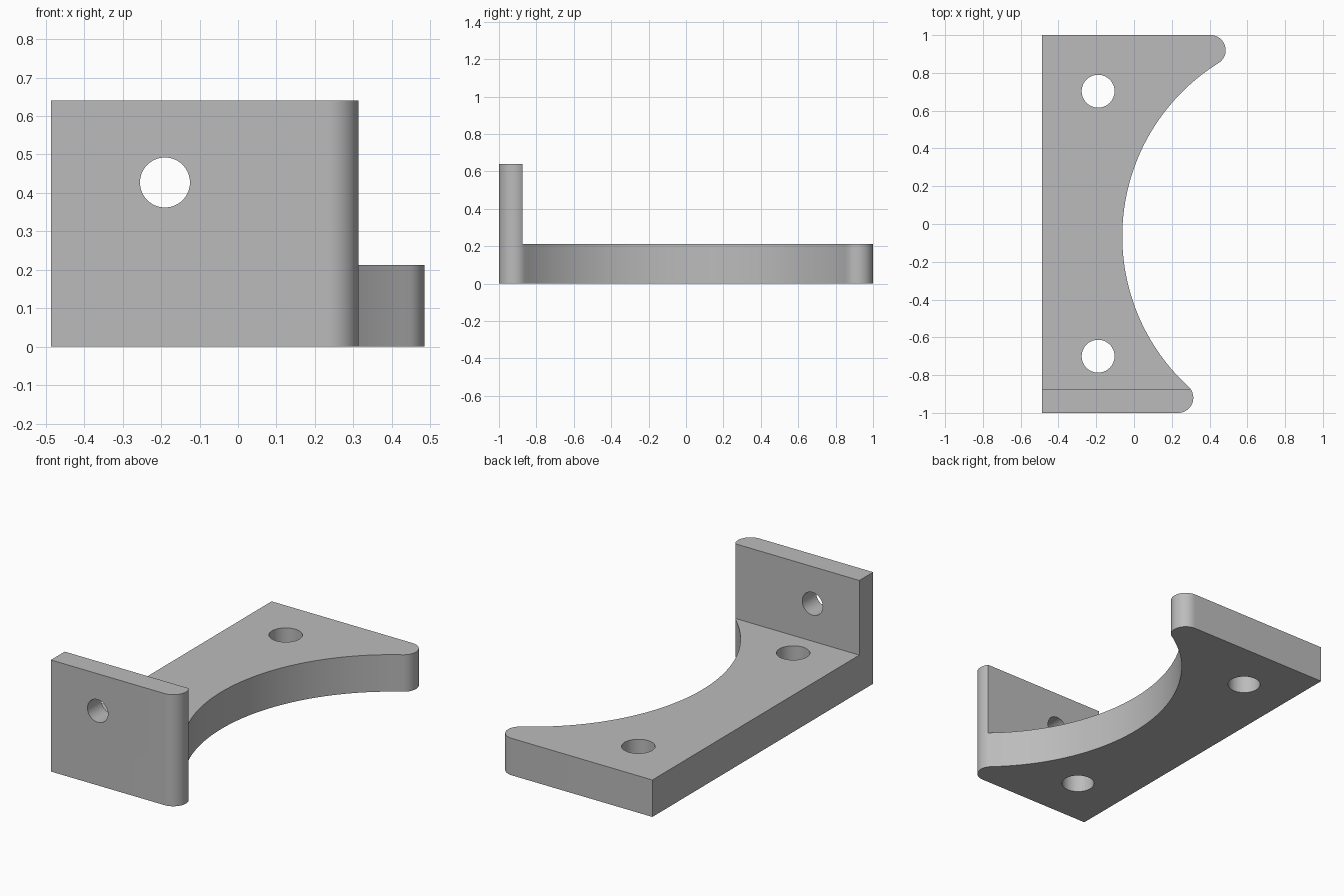
import bpy, bmesh
from math import atan2, cos, sin, pi, radians, sqrt
from mathutils import Vector

if "Cube" in bpy.data.objects:
    bpy.data.objects.remove(bpy.data.objects["Cube"])

LEFT = -0.487                        # straight long side
PLATE_H, WALL_H, WALL_Y = 0.212, 0.64, -0.875
BIG, BIG_R = Vector((1.018, -0.065)), 1.08   # concave cut-out circle
TIP_R = 0.08                         # rounded horn tips

grey = bpy.data.materials.new("plain grey")
grey.use_nodes = True
colour = (0.5, 0.5, 0.5, 1)
grey.diffuse_color = colour
grey.node_tree.nodes["Principled BSDF"].inputs["Base Color"].default_value = colour


def arc(centre, radius, start, end, steps):
    angles = [start + (end - start) * i / steps for i in range(steps + 1)]
    return [(centre.x + radius * cos(a), centre.y + radius * sin(a)) for a in angles]


def tip_centre(y):
    """Centre of a tip circle touching the big circle from outside."""
    return Vector((BIG.x - sqrt((BIG_R + TIP_R) ** 2 - (y - BIG.y) ** 2), y))


def drill(target, name, location, radius, rotation=(0, 0, 0)):
    bpy.ops.mesh.primitive_cylinder_add(vertices=64, radius=radius, depth=0.6,
                                        location=location, rotation=rotation)
    cutter = bpy.context.object
    cutter.name = name
    cut = target.modifiers.new(name, "BOOLEAN")
    cut.operation, cut.solver, cut.object = "DIFFERENCE", "EXACT", cutter
    bpy.ops.object.select_all(action="DESELECT")
    bpy.context.view_layer.objects.active = target
    target.select_set(True)
    bpy.ops.object.modifier_apply(modifier=cut.name)
    bpy.data.objects.remove(cutter)


# Outline: straight back edge, two rounded horns, concave arc between them
front_tip, back_tip = tip_centre(-1 + TIP_R), tip_centre(1 - TIP_R)
to_front, to_back = BIG - front_tip, BIG - back_tip
front_a, back_a = atan2(to_front.y, to_front.x), atan2(to_back.y, to_back.x)
outline = [(LEFT, 1), (LEFT, -1)]
outline += arc(front_tip, TIP_R, -pi / 2, front_a, 20)
outline += arc(BIG, BIG_R, front_a + pi, back_a + pi, 72)[1:-1] if back_a + pi < front_a + pi \
    else arc(BIG, BIG_R, front_a + pi, back_a + pi - 2 * pi, 72)[1:-1]
outline += arc(back_tip, TIP_R, back_a, pi / 2, 20)

# Split the outline at the wall, raise everything, then raise the wall further
bm = bmesh.new()
bm.faces.new([bm.verts.new((x, y, 0)) for x, y in outline])
bmesh.ops.bisect_plane(bm, geom=bm.verts[:] + bm.edges[:] + bm.faces[:],
                       plane_co=(0, WALL_Y, 0), plane_no=(0, 1, 0))


def raise_faces(faces, height):
    new = bmesh.ops.extrude_face_region(bm, geom=faces)["geom"]
    verts = [g for g in new if isinstance(g, bmesh.types.BMVert)]
    bmesh.ops.translate(bm, vec=(0, 0, height), verts=verts)
    return [g for g in new if isinstance(g, bmesh.types.BMFace)]


tops = raise_faces(bm.faces[:], PLATE_H)
raise_faces([f for f in tops if f.calc_center_median().y < WALL_Y], WALL_H - PLATE_H)
bmesh.ops.recalc_face_normals(bm, faces=bm.faces[:])
mesh = bpy.data.meshes.new("bracket")
bm.to_mesh(mesh)
bm.free()
mesh.materials.append(grey)
bracket = bpy.data.objects.new("bracket", mesh)
bpy.context.collection.objects.link(bracket)

# Screw holes through the plate and the upright wall
for y in (-0.7, 0.703):
    drill(bracket, "plate_hole", (-0.19, y, 0.1), 0.087)
drill(bracket, "wall_hole", (-0.19, -0.95, 0.427), 0.065, (pi / 2, 0, 0))

bpy.ops.object.shade_smooth_by_angle(angle=radians(30))
